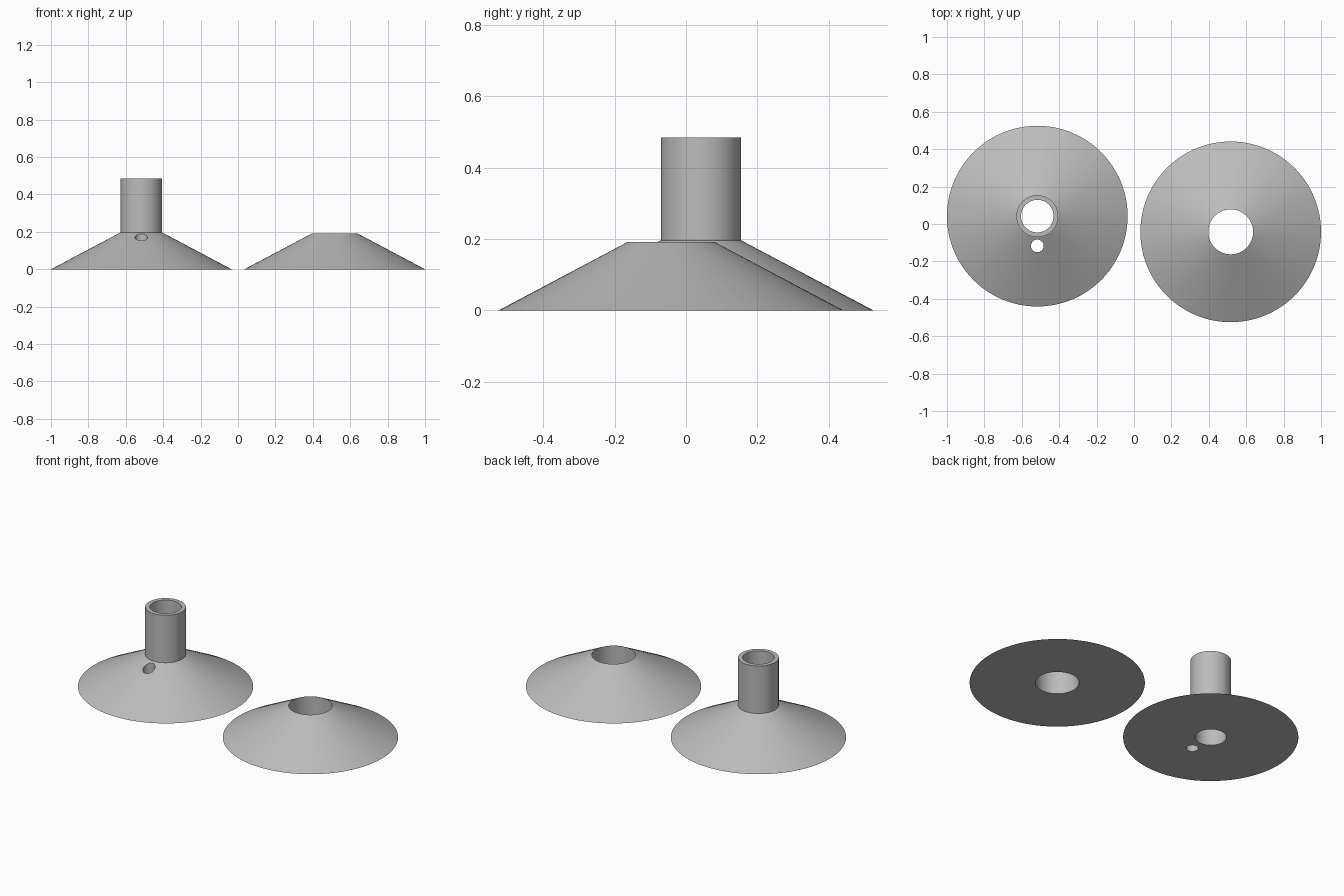
import bpy, bmesh, math

cube = bpy.data.objects.get("Cube")
if cube:
    bpy.data.objects.remove(cube, do_unlink=True)

grey = bpy.data.materials.new("plain grey")
grey.use_nodes = True
grey.diffuse_color = (0.5, 0.5, 0.5, 1)
grey.node_tree.nodes["Principled BSDF"].inputs["Base Color"].default_value = (0.5, 0.5, 0.5, 1)

SEGMENTS = 96


def make_object(name, bm, location):
    bmesh.ops.recalc_face_normals(bm, faces=bm.faces)
    mesh = bpy.data.meshes.new(name)
    bm.to_mesh(mesh)
    bm.free()
    mesh.materials.append(grey)
    obj = bpy.data.objects.new(name, mesh)
    obj.location = location
    bpy.context.collection.objects.link(obj)
    return obj


def ring_solid(name, profile, location):
    """Revolve a closed (radius, height) profile around z."""
    bm = bmesh.new()
    rings = []
    for i in range(SEGMENTS):
        a = math.tau * i / SEGMENTS
        rings.append([bm.verts.new((r * math.cos(a), r * math.sin(a), z)) for r, z in profile])
    n = len(profile)
    for i, ring in enumerate(rings):
        following = rings[(i + 1) % SEGMENTS]
        for j in range(n):
            k = (j + 1) % n
            bm.faces.new((ring[j], following[j], following[k], ring[k]))
    return make_object(name, bm, location)


# Flange with a raised tube
tube_flange = ring_solid("tube_flange", [
    (0.483, 0), (0.115, 0.195), (0.112, 0.196), (0.112, 0.485),
    (0.087, 0.485), (0.087, 0)], (-0.517, 0.042, 0))

# Loose conical collar with a wide bore
ring_solid("loose_collar", [
    (0.483, 0), (0.121, 0.192), (0.12, 0.192), (0.12, 0)], (0.517, -0.042, 0))

# Small vertical hole in front of the tube
bm = bmesh.new()
bmesh.ops.create_cone(bm, cap_ends=True, segments=48, radius1=0.034, radius2=0.034, depth=0.8)
cutter = make_object("hole_cutter", bm, (-0.517, -0.117, 0))
cutter.hide_render = True
cutter.hide_set(True)
cut = tube_flange.modifiers.new("small_hole", "BOOLEAN")
cut.operation = "DIFFERENCE"
cut.solver = "EXACT"
cut.object = cutter
